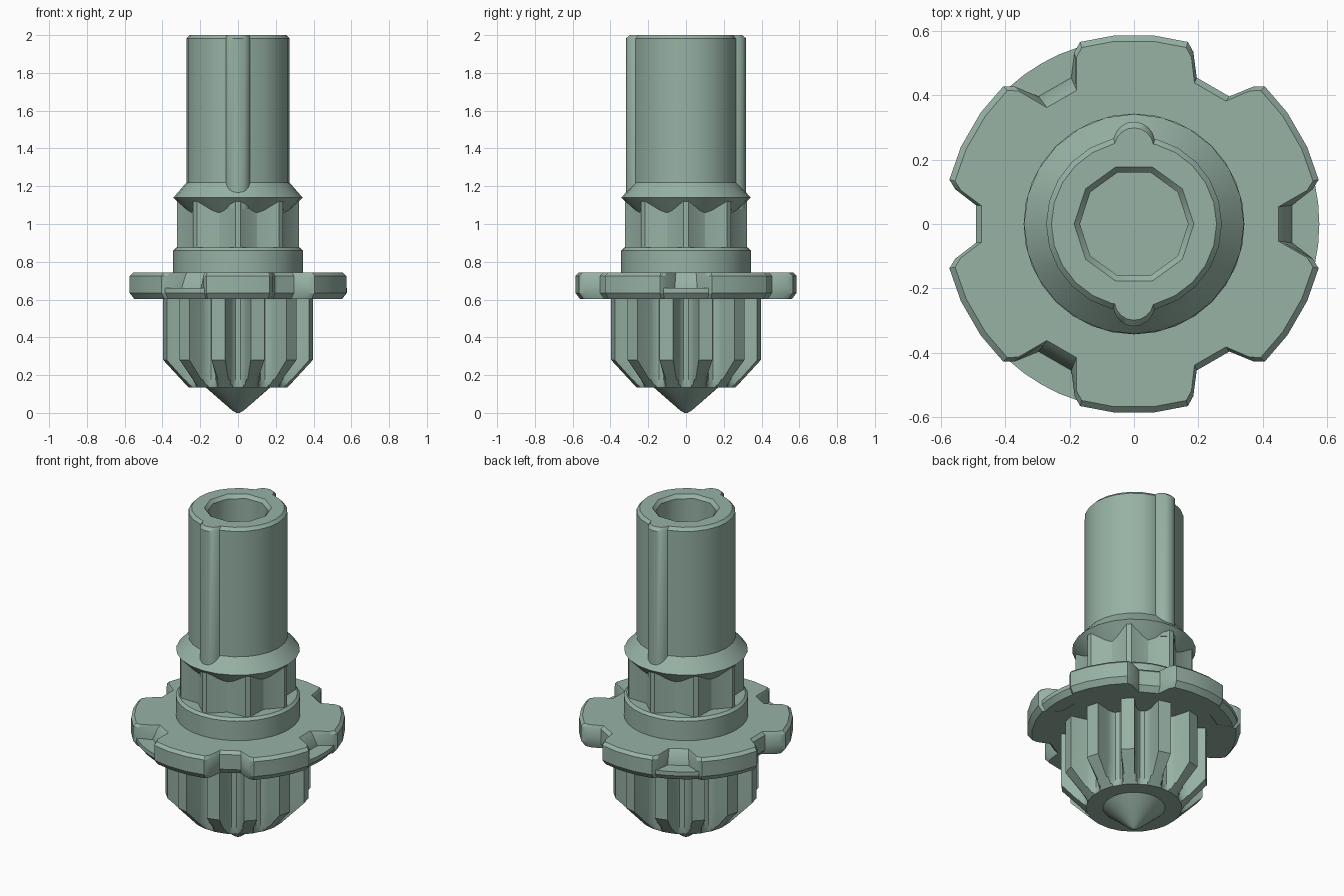
import bpy, bmesh, math

if "Cube" in bpy.data.objects:
    bpy.data.objects.remove(bpy.data.objects["Cube"])

sage = bpy.data.materials.new("sage_green")
sage.diffuse_color = (0.31, 0.445, 0.375, 1)
sage.use_nodes = True
sage.node_tree.nodes["Principled BSDF"].inputs["Base Color"].default_value = sage.diffuse_color


def polar(r, deg):
    a = math.radians(deg)
    return (r * math.cos(a), r * math.sin(a))


def loft(name, rings, caps=(True, True)):
    """Skin a stack of (z, outline) rings, with optional bottom and top caps."""
    bm = bmesh.new()
    loops = [[bm.verts.new((x, y, z)) for x, y in pts] for z, pts in rings]
    n = len(loops[0])
    for lo, hi in zip(loops, loops[1:]):
        for i in range(n):
            j = (i + 1) % n
            bm.faces.new((lo[i], lo[j], hi[j], hi[i]))
    if caps[0]:
        bm.faces.new(loops[0][::-1])
    if caps[1]:
        bm.faces.new(loops[-1])
    me = bpy.data.meshes.new(name)
    bm.to_mesh(me)
    bm.free()
    me.materials.append(sage)
    ob = bpy.data.objects.new(name, me)
    bpy.context.collection.objects.link(ob)
    return ob


def smooth(ob, angle=28):
    bpy.ops.object.select_all(action='DESELECT')
    ob.select_set(True)
    bpy.context.view_layer.objects.active = ob
    bpy.ops.object.shade_smooth_by_angle(angle=math.radians(angle))


def circle(r, n=24):
    return [polar(r, 360 * i / n) for i in range(n)]


def turned(name, profile, n=24, caps=(True, True)):
    smooth(loft(name, [(z, circle(r, n)) for r, z in profile], caps))


# Pointed tip
turned("tip", [(0.008, 0), (0.03, 0.012), (0.172, 0.136)], 32, (True, False))


# Lower gear: 12 teeth cut by rounded upright channels, tapered at the bottom
def gear_outline(limit):
    """Tooth outline, trimmed to the radius limit by the bottom taper."""
    wall = [(0.262, 3), (0.275, 6), (0.305, 8), (0.402, 9.7)]
    half = [(min(r, limit), a) for r, a in wall]
    pts = []
    for k in range(12):
        for r, a in [(r, -a) for r, a in half[::-1]] + half:
            pts.append(polar(r, 30 * k + a))
    return pts


smooth(loft("gear", [(0.135, gear_outline(0.264)),
                     (0.147, gear_outline(0.275)),
                     (0.178, gear_outline(0.305)),
                     (0.28, gear_outline(0.402)),
                     (0.61, gear_outline(0.402))], (True, False)), 32)


# Flange with six notches; alternate notches have a sloped back
def flange_outline(inset, slope):
    pts = []
    for k in range(6):
        back = 0.495 - (slope if k % 2 == 0 else 0)
        for r, d in ((0.59, -13.5), (0.566, -11), (back, -6.8), (back, 6.8), (0.566, 11),
                     (0.59, 13.5), (0.589, 24), (0.589, 36)):
            pts.append(polar(r - inset, 60 * k + d))
    return pts


smooth(loft("flange", [(0.603, flange_outline(0.025, 0)),
                       (0.635, flange_outline(0, 0)),
                       (0.665, flange_outline(0, 0)),
                       (0.725, flange_outline(0, 0.03)),
                       (0.742, flange_outline(0.018, 0.025))]))


# Low shelves closing the bottom of alternate notches
def shelf_outline(r, mid):
    angles = (-13, -6.5, 0, 6.5, 13)
    return [polar(0.47, mid + a) for a in angles[::-1]] + [polar(r, mid + a) for a in angles]


for mid in (0, 120, 240):
    smooth(loft("notch_shelf", [(0.604, shelf_outline(0.552, mid)),
                                (0.635, shelf_outline(0.576, mid)),
                                (0.66, shelf_outline(0.576, mid))]))

# Stepped ring above the flange
turned("base_ring", [(0.343, 0.738), (0.343, 0.86), (0.328, 0.875)], 32, (False, True))


# Neck with eight sharp V grooves
def neck_outline():
    pts = []
    for k in range(8):
        for r, d in ((0.322, -2.5), (0.322, 2.5), (0.262, 22), (0.262, 23)):
            pts.append(polar(r, 45 * k + d))
    return pts


smooth(loft("grooved_neck", [(0.87, neck_outline()), (1.125, neck_outline())], (False, False)))

# Double-cone collar
turned("collar", [(0.25, 1.045), (0.342, 1.14), (0.268, 1.225)], 24, (False, False))


# Shaft with a rounded key ridge front and back
def shaft_outline(scale):
    half = [polar(0.273, a) for a in range(-75, 76, 15)]
    for a in range(8, 173, 82 // 4):
        x, y = polar(0.065, a)
        half.append((x, y + 0.253))
    pts = half + [(-x, -y) for x, y in half]
    return [(x * scale, y * scale) for x, y in pts]


shaft = loft("shaft", [(1.08, shaft_outline(1)), (1.982, shaft_outline(1)),
                       (2.0, shaft_outline(0.94))])

# Ten-sided socket bored into the shaft
cutter = loft("socket_cutter", [(1.12, circle(0.168, 10)), (1.98, circle(0.168, 10)),
                                (2.0, circle(0.186, 10)), (2.05, circle(0.186, 10))])
cutter.hide_render = True
mod = shaft.modifiers.new("socket", 'BOOLEAN')
mod.operation = 'DIFFERENCE'
mod.solver = 'EXACT'
mod.object = cutter
bpy.context.view_layer.objects.active = shaft
bpy.ops.object.modifier_apply(modifier="socket")
bpy.data.objects.remove(cutter)
smooth(shaft, 38)
